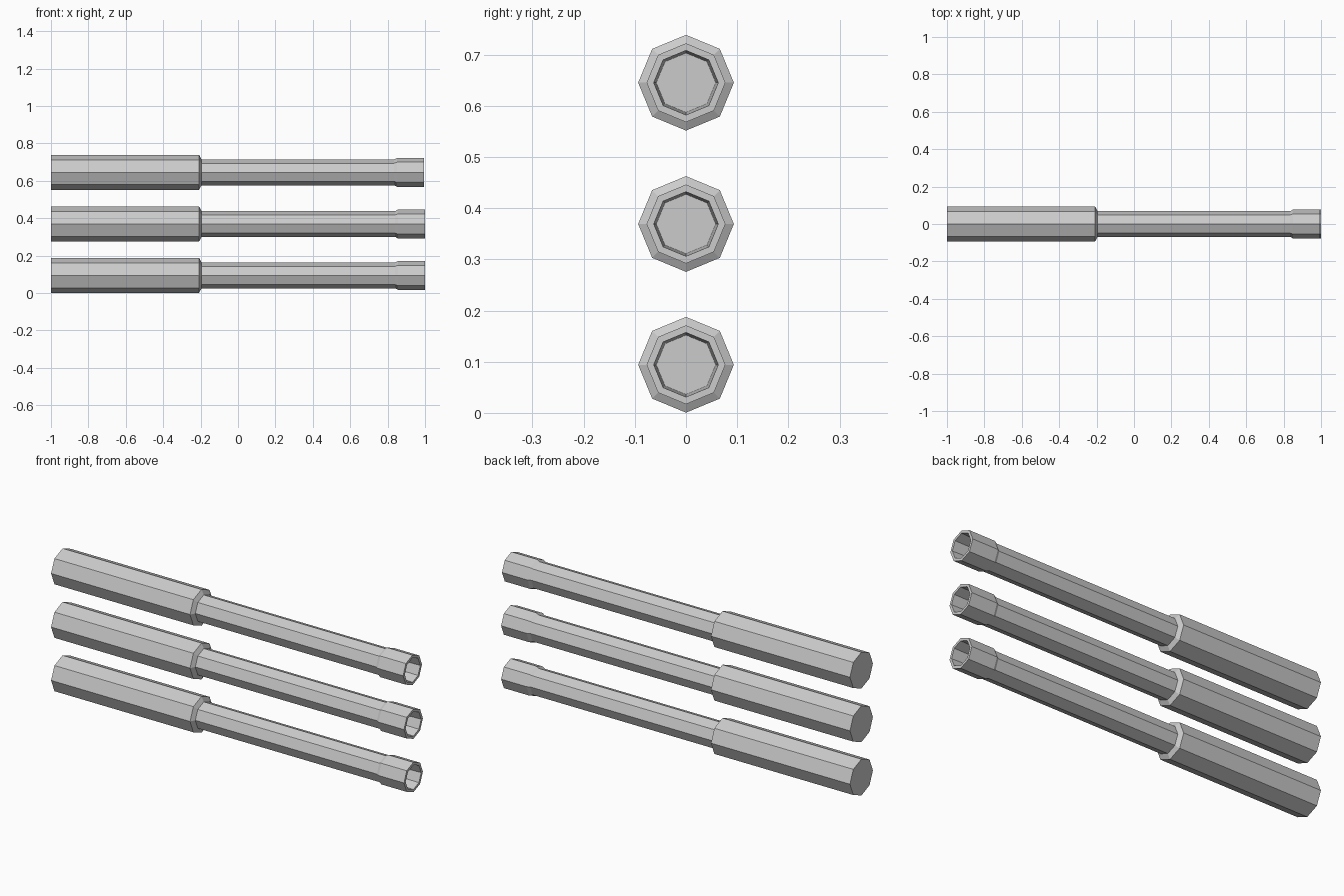
import bpy, bmesh
from math import cos, sin, tau

if "Cube" in bpy.data.objects:
    bpy.data.objects.remove(bpy.data.objects["Cube"])

SIDES = 8


def lathe_x(name, profile, z):
    """Revolve (x, radius) points around a horizontal axis, capping both ends."""
    bm = bmesh.new()
    rings = [[bm.verts.new((x, r * sin(tau * i / SIDES), z + r * cos(tau * i / SIDES)))
              for i in range(SIDES)] for x, r in profile]
    for a, b in zip(rings, rings[1:]):
        for i in range(SIDES):
            j = (i + 1) % SIDES
            bm.faces.new((a[i], a[j], b[j], b[i]))
    bm.faces.new(rings[0])
    bm.faces.new(rings[-1])
    bmesh.ops.recalc_face_normals(bm, faces=bm.faces)
    mesh = bpy.data.meshes.new(name)
    bm.to_mesh(mesh)
    bm.free()
    obj = bpy.data.objects.new(name, mesh)
    bpy.context.collection.objects.link(obj)


# thick grip, chamfered shoulder, slim shaft, flared end with a tapered recess
def tube_profile(tip):
    return [(-1.0, 0.0935), (-0.208, 0.0935), (-0.195, 0.069),
            (tip - 0.16, 0.069), (tip - 0.145, 0.077), (tip, 0.077),
            (tip, 0.063), (tip - 0.14, 0.058)]


# three stacked tubes, the top one slightly shorter
for name, z, tip in (("lower_tube", 0.094, 1.0),
                     ("middle_tube", 0.369, 1.0),
                     ("upper_tube", 0.645, 0.995)):
    lathe_x(name, tube_profile(tip), z)
